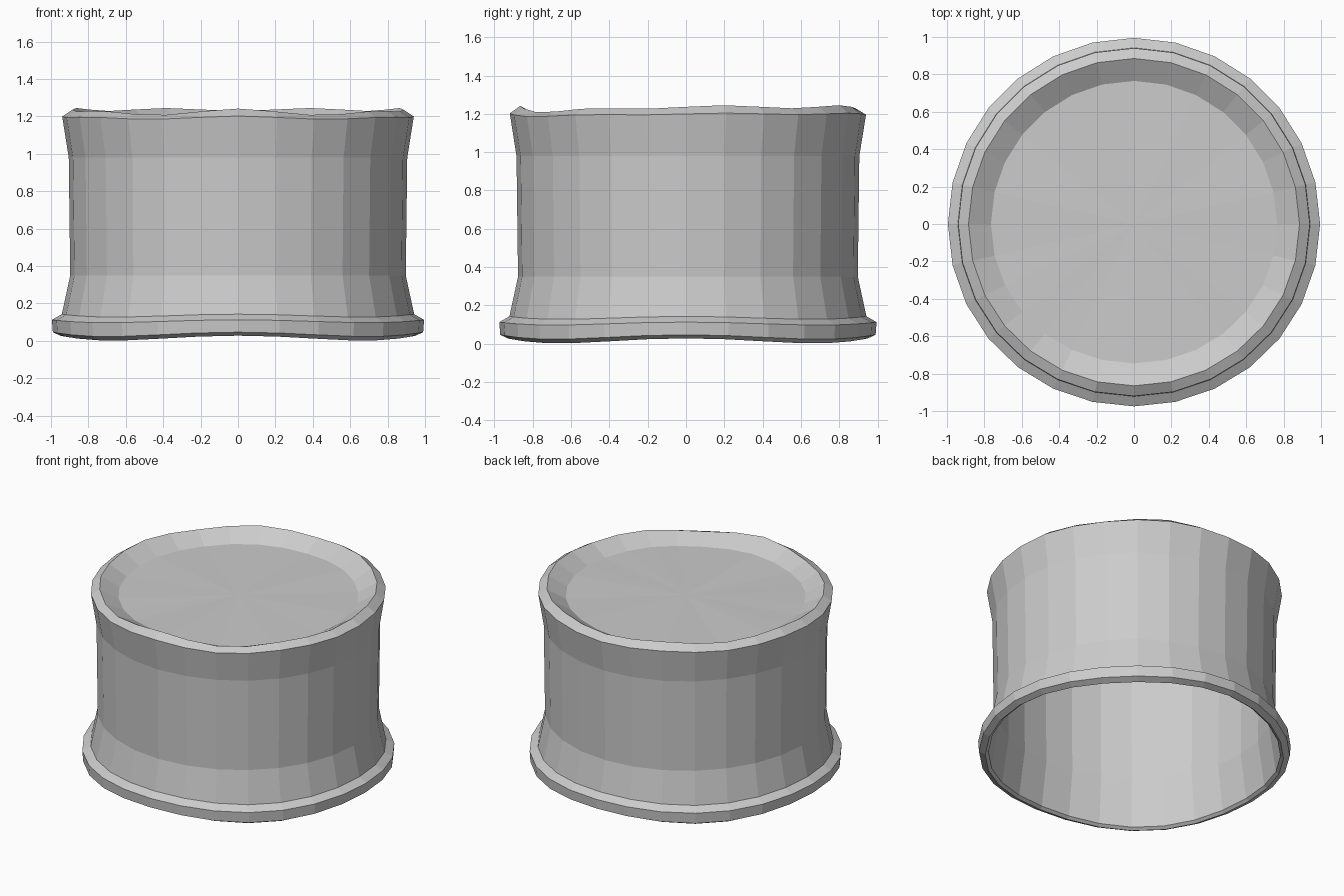
import bpy, bmesh
from math import sin, cos, pi, exp

if "Cube" in bpy.data.objects:
    bpy.data.objects.remove(bpy.data.objects["Cube"])

N = 28  # sides around the body

# Closed thin-walled section: (radius, height, bottom waviness, rim waviness)
PROFILE = [
    (0.765, 1.165, 0, 0.3),   # edge of the recessed deck
    (0.885, 1.237, 0, 1),     # rim inner edge
    (0.940, 1.200, 0, 0.5),   # rim outer edge
    (0.905, 0.98, 0, 0),      # wall
    (0.897, 0.35, 0, 0),
    (0.942, 0.135, 0.6, 0),   # wall meets brim
    (0.995, 0.105, 0.6, 0),   # brim
    (0.990, 0.035, 0.9, 0),
    (0.950, 0.015, 1, 0),
    (0.930, 0.030, 1, 0),     # inside of the opening
    (0.885, 0.35, 0, 0),      # inner wall
    (0.893, 0.98, 0, 0),
    (0.890, 1.150, 0, 0),
    (0.765, 1.150, 0, 0),     # underside of the deck
]


def wobble(a, low, high):
    """Hand-made unevenness; a is the angle measured from the front."""
    dip = exp(-((abs(a) - 0.65) / 0.45) ** 2)
    return low * 0.013 * cos(4 * a) + high * (0.008 * cos(7 * a) - 0.025 * dip)


bm = bmesh.new()
rings = []
for r, z, low, high in PROFILE:
    ring = []
    for i in range(N):
        a = 2 * pi * i / N
        if a > pi:
            a -= 2 * pi
        front = 0.02 * max(0, cos(a))
        ring.append(bm.verts.new((r * sin(a), -(r - front) * cos(a),
                                  z + wobble(a, low, high))))
    rings.append(ring)

# Skin between neighbouring rings
for lower, upper in zip(rings, rings[1:]):
    for i in range(N):
        j = (i + 1) % N
        bm.faces.new((lower[i], lower[j], upper[j], upper[i]))

# Deck top and underside as shallow fans
for ring, z in ((rings[0], 1.165), (rings[-1], 1.150)):
    centre = bm.verts.new((0, 0, z))
    for i in range(N):
        bm.faces.new((ring[i], ring[(i + 1) % N], centre))

bmesh.ops.recalc_face_normals(bm, faces=bm.faces)
mesh = bpy.data.meshes.new("flanged_cap")
bm.to_mesh(mesh)
bm.free()
cap = bpy.data.objects.new("flanged_cap", mesh)
bpy.context.collection.objects.link(cap)
